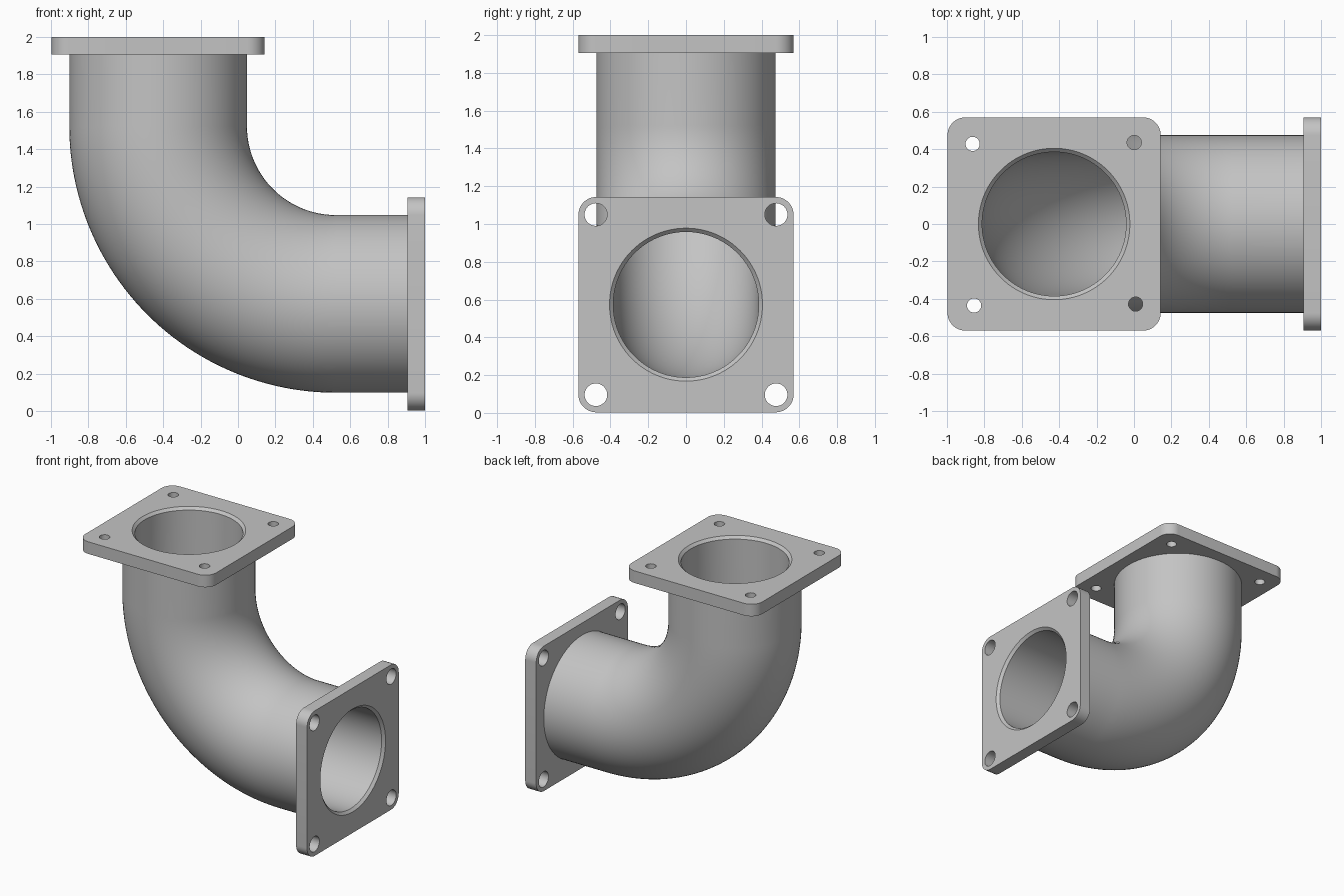
import bpy
import bmesh
from math import pi, sin, cos, radians
from mathutils import Vector, Matrix

# Main dimensions
HALF = 0.57            # half width of a flange
THICK = 0.095          # flange thickness
OUTER, BORE, LIP = 0.475, 0.385, 0.405
BEND = 0.95            # centreline radius of the elbow
AXIS = HALF + 0.003    # height of the horizontal axis
CENTRE = Vector((AXIS - 1 + BEND, 0, AXIS + BEND))
SEGMENTS = 96

if "Cube" in bpy.data.objects:
    bpy.data.objects.remove(bpy.data.objects["Cube"])

grey = bpy.data.materials.new("plain grey")
grey.use_nodes = True
grey.diffuse_color = (0.55, 0.55, 0.55, 1)
grey.node_tree.nodes["Principled BSDF"].inputs["Base Color"].default_value = grey.diffuse_color


def finish(name, bm):
    """Turn a bmesh into a grey object, smooth with sharp edges kept."""
    bmesh.ops.remove_doubles(bm, verts=bm.verts, dist=1e-5)
    bmesh.ops.recalc_face_normals(bm, faces=bm.faces)
    mesh = bpy.data.meshes.new(name)
    bm.to_mesh(mesh)
    bm.free()
    mesh.materials.clear()
    mesh.materials.append(grey)
    obj = bpy.data.objects.new(name, mesh)
    bpy.context.collection.objects.link(obj)
    bpy.ops.object.select_all(action="DESELECT")
    obj.select_set(True)
    bpy.context.view_layer.objects.active = obj
    bpy.ops.object.shade_smooth_by_angle(angle=radians(30))
    return obj


def arc(cx, cy, r, start, end, steps):
    angles = [start + (end - start) * i / steps for i in range(steps + 1)]
    return [(cx + r * cos(a), cy + r * sin(a)) for a in angles]


def circle(cx, cy, r, steps):
    return arc(cx, cy, r, 0, 2 * pi, steps)[:-1]


def flange(name, matrix, bolt_offset, bolt_radius, twist=0):
    """Rounded square plate with a bore and four bolt holes."""
    corner = 0.095
    outline = []
    for i, (sx, sy) in enumerate([(1, 1), (-1, 1), (-1, -1), (1, -1)]):
        inset = HALF - corner
        outline += arc(sx * inset, sy * inset, corner, i * pi / 2, (i + 1) * pi / 2, 12)
    loops = [outline, circle(0, 0, LIP, SEGMENTS)]
    for i in range(4):
        a = pi / 4 + i * pi / 2 + twist
        reach = bolt_offset * 2 ** 0.5
        loops.append(circle(reach * cos(a), reach * sin(a), bolt_radius, 32))

    curve = bpy.data.curves.new(name, "CURVE")
    curve.dimensions = "2D"
    curve.fill_mode = "BOTH"
    curve.extrude = THICK / 2
    for loop in loops:
        spline = curve.splines.new("POLY")
        spline.points.add(len(loop) - 1)
        for point, (x, y) in zip(spline.points, loop):
            point.co = (x, y, 0, 1)
        spline.use_cyclic_u = True
    temp = bpy.data.objects.new(name + " outline", curve)
    mesh = bpy.data.meshes.new_from_object(temp)
    bm = bmesh.new()
    bm.from_mesh(mesh)
    bpy.data.objects.remove(temp)
    bpy.data.curves.remove(curve)
    bpy.data.meshes.remove(mesh)
    bm.transform(matrix)
    return finish(name, bm)


def elbow(name):
    """Hollow bent pipe: outer wall, stepped lip, then bore back again."""
    up, along = Vector((0, 0, 1)), Vector((1, 0, 0))
    top = Vector((AXIS - 1, 0, 2))
    side = Vector((1, 0, AXIS))
    bend = []
    for i in range(49):
        a = pi + pi / 2 * i / 48
        radial = Vector((cos(a), 0, sin(a)))
        bend.append((CENTRE + radial * BEND, radial))
    sunk, chamfer = THICK / 2, 0.02

    rings = [(top - up * sunk, -along, OUTER)]
    rings += [(p, n, OUTER) for p, n in bend]
    rings += [(side - along * d, -up, r) for d, r in
              ((sunk, OUTER), (sunk, LIP), (0, LIP), (chamfer, BORE))]
    rings += [(p, n, BORE) for p, n in reversed(bend)]
    rings += [(top - up * d, -along, r) for d, r in
              ((chamfer, BORE), (0, LIP), (sunk, LIP))]

    bm = bmesh.new()
    across = Vector((0, 1, 0))
    loops = []
    for centre, normal, r in rings:
        loops.append([bm.verts.new(centre + normal * x + across * y)
                      for x, y in circle(0, 0, r, SEGMENTS)])
    for a, b in zip(loops, loops[1:] + loops[:1]):
        for i in range(SEGMENTS):
            j = (i + 1) % SEGMENTS
            bm.faces.new((a[i], a[j], b[j], b[i]))
    return finish(name, bm)


# Bent pipe and its two mounting plates
elbow("elbow_pipe")
flange("top_flange", Matrix.Translation((AXIS - 1, 0, 2 - THICK / 2)),
       0.432, 0.038, radians(0.5))
flange("side_flange",
       Matrix.Translation((1 - THICK / 2, 0, AXIS)) @ Matrix.Rotation(pi / 2, 4, "Y"),
       0.477, 0.06)
